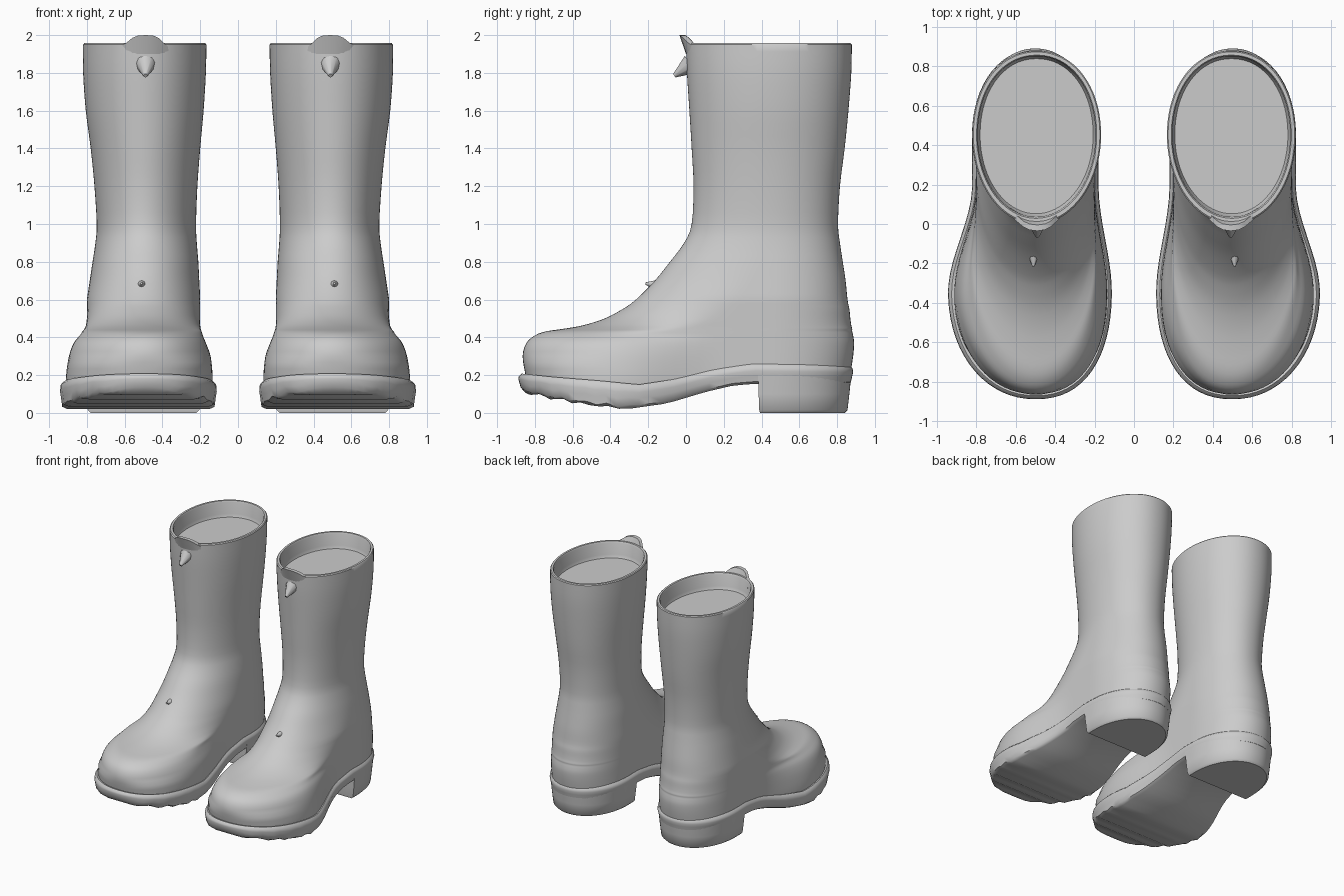
import bpy, bmesh, math
from mathutils import Vector, Matrix

if "Cube" in bpy.data.objects:
    bpy.data.objects.remove(bpy.data.objects["Cube"])

N = 44  # samples from toe to heel on each side


def lerp(a, b, t):
    return a + (b - a) * t


def smooth(a, b, v):
    t = min(1, max(0, (v - a) / (b - a)))
    return t * t * (3 - 2 * t)


def curve(pts, v):
    for (a, p), (b, q) in zip(pts, pts[1:]):
        if v <= b:
            return lerp(p, q, max(0, (v - a) / (b - a)))
    return pts[-1][1]


def finish(bm, name, angle=40):
    bmesh.ops.remove_doubles(bm, verts=bm.verts, dist=0.0004)
    bmesh.ops.recalc_face_normals(bm, faces=bm.faces)
    me = bpy.data.meshes.new(name)
    bm.to_mesh(me)
    bm.free()
    ob = bpy.data.objects.new(name, me)
    bpy.context.collection.objects.link(ob)
    ob.modifiers.new("pair", 'MIRROR').use_mirror_merge = False
    bpy.ops.object.select_all(action='DESELECT')
    ob.select_set(True)
    bpy.context.view_layer.objects.active = ob
    bpy.ops.object.shade_smooth_by_angle(angle=math.radians(angle))
    return ob


def loft(name, rings, angle=40):
    bm = bmesh.new()
    vs = [[bm.verts.new(p) for p in r] for r in rings]
    m = len(rings[0])
    for a, b in zip(vs, vs[1:]):
        for k in range(m):
            j = (k + 1) % m
            bm.faces.new((a[k], a[j], b[j], b[k]))
    for r in (vs[0], vs[-1]):
        for k in range(m // 2 - 1):
            bm.faces.new((r[k], r[k + 1], r[m - 2 - k], r[m - 1 - k]))
    return finish(bm, name, angle)


def outline(zf, yf, yb, yc, xl, xr, heel=None, start=None, e=2.1):
    """Foot-shaped ring: front cap ahead of yc, heel cap behind y=0.45."""
    y0 = yf if start is None else start
    left, right = [], []
    for i in range(N + 1):
        y = lerp(y0, yb, 0.5 - 0.5 * math.cos(math.pi * i / N))
        l, r = xl, xr
        if heel:
            t = smooth(-0.35, 0.2, y)
            l, r = lerp(xl, heel[0], t), lerp(xr, heel[1], t)
        c, w = (l + r) / 2, (r - l) / 2
        if y < yc:
            s = min(1, (yc - y) / (yc - yf))
            w *= max(0, 1 - s ** e) ** (1 / e)
            c = lerp(c, 0.497, s * s)
        if y > 0.45:
            s = min(1, (y - 0.45) / (yb - 0.45))
            w *= max(0, 1 - s ** 2.1) ** (1 / 2.1)
        z = zf(y)
        left.append((c - w, y, z))
        right.append((c + w, y, z))
    return left + right[::-1]


SOLE_TOP = [(-.89, .21), (-.7, .19), (-.45, .17), (-.25, .15), (-.05, .18),
            (.15, .23), (.35, .26), (.9, .25)]
SOLE_BOTTOM = [(-.89, .12), (-.75, .085), (-.5, .04), (-.3, .022), (-.1, .05),
               (.1, .11), (.25, .145), (.38, .155), (.9, .15)]


def top(y):
    return curve(SOLE_TOP, y)


def bottom(y):
    ripple = 0.008 * math.sin(y * 55) if y < -0.3 else 0
    return curve(SOLE_BOTTOM, y) + ripple


# Boot upper: z, front y, back y, front cap centre, left x, right x
ROWS = [(.12, -.84, .865, -.35, .14, .91), (.2, -.85, .87, -.35, .135, .91),
        (.3, -.865, .885, -.35, .145, .895), (.37, -.845, .89, -.33, .17, .87),
        (.41, -.80, .885, -.25, .185, .84), (.432, -.74, .88, -.15, .19, .83),
        (.445, -.65, .88, -.05, .195, .825), (.465, -.54, .875, .05, .2, .82),
        (.5, -.43, .87, .15, .2, .815), (.55, -.335, .865, .22, .2, .805),
        (.6, -.265, .855, .27, .2, .8), (.7, -.165, .845, .35, .205, .785),
        (.8, -.085, .83, .4, .21, .77), (.9, -.01, .815, .43, .218, .755),
        (1.0, .03, .805, .45, .222, .748), (1.2, .04, .815, .45, .215, .76),
        (1.4, .03, .84, .45, .2, .78), (1.6, .018, .86, .45, .182, .806),
        (1.8, .005, .875, .45, .17, .82), (1.95, 0, .878, .45, .167, .82)]


def catmull(rows, steps=3):
    out = []
    for i in range(len(rows) - 1):
        quad = [rows[max(i - 1, 0)], rows[i], rows[i + 1], rows[min(i + 2, len(rows) - 1)]]
        for k in range(steps):
            t = k / steps
            out.append(tuple(0.5 * (2 * b + (c - a) * t + (2 * a - 5 * b + 4 * c - d) * t * t
                                    + (3 * b - a - 3 * c + d) * t ** 3)
                             for a, b, c, d in zip(*quad)))
    return out + [rows[-1]]


rings = []
for z, *row in catmull(ROWS):
    rings.append(outline(lambda y: max(z, top(y) - 0.02), *row,
                         heel=(.2, .8) if z < .6 else None, e=2.2 if z < .3 else 2))
# Rolled rim and shallow inner floor
for z, d in ((1.957, .006), (1.957, .022), (1.945, .028), (1.85, .03), (1.825, .04)):
    rings.append(outline(lambda y: z, d * 1.3, .878 - d, .45, .167 + d, .82 - d, e=2))
loft("boot_uppers", rings)


# Sole with rounded welt edge
def sole_ring(zf, d):
    return outline(zf, -.888 + d, .885 - d, -.33, .112 + d, .943 - d,
                   heel=(.18 + d, .82 - d), e=2.2)


loft("soles", [sole_ring(bottom, .035),
               sole_ring(lambda y: bottom(y) + .012, .012),
               sole_ring(lambda y: lerp(bottom(y), top(y), .4), .006),
               sole_ring(lambda y: lerp(bottom(y), top(y), .65), 0),
               sole_ring(lambda y: top(y) - .015, .003),
               sole_ring(top, .018),
               sole_ring(lambda y: top(y) - .01, .06)], 50)

# Heel blocks
loft("heels", [outline(lambda y: z, -.888, .88 - d, -.33, .112, .943,
                       heel=(.18 + d, .82 - d), start=.38 + d * .3)
               for z, d in ((0, .04), (.015, .025), (.1, .015), (.22, .003))])

# Raised tab on the front of the rim
tab = []
for x, h in ((.36, 1.93), (.39, 1.955), (.42, 1.985), (.45, 1.998), (.49, 2.0),
             (.53, 1.997), (.56, 1.985), (.59, 1.96), (.63, 1.94)):
    y = 2.6 * (x - .493) ** 2
    tip = y - .035 * max(0, (h - 1.93) / .07)
    tab.append([(x, y, 1.9), (x, tip, h), (x, tip + .03, h), (x, y + .035, 1.9)])
loft("rim_tabs", tab, 50)


# Small pointed folds on the shaft front and instep
def spike(name, base, tip, radius):
    bm = bmesh.new()
    a, b = Vector(base), Vector(tip)
    rot = (b - a).to_track_quat('Z', 'Y').to_matrix().to_4x4()
    bmesh.ops.create_cone(bm, segments=10, radius1=radius, radius2=radius * .2, cap_ends=True,
                          depth=(b - a).length, matrix=Matrix.Translation((a + b) / 2) @ rot)
    finish(bm, name, 60)


spike("shaft_folds", (.49, .025, 1.845), (.49, -.062, 1.785), .055)
spike("instep_folds", (.51, -.15, .675), (.51, -.215, .685), .03)
